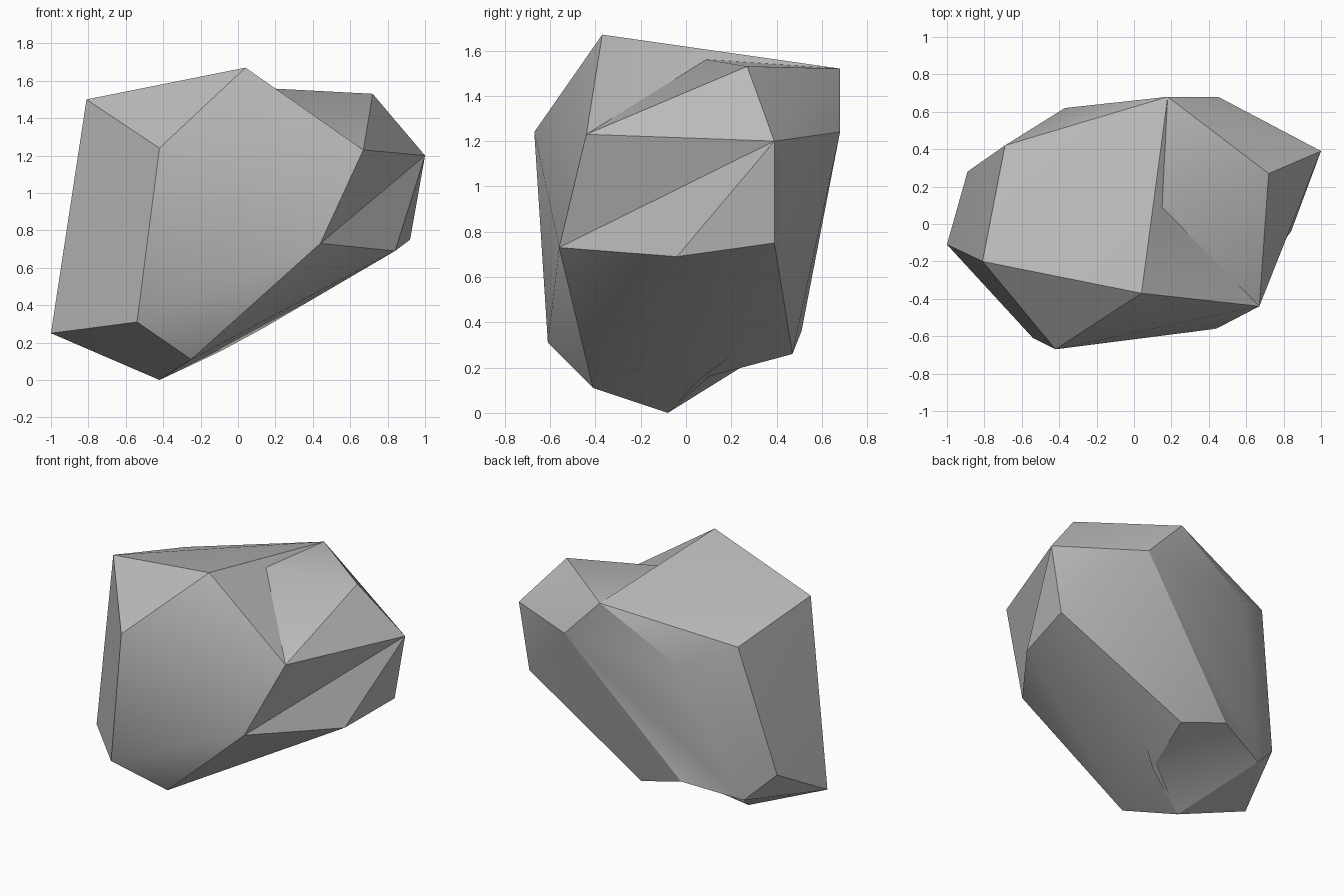
import bpy
import bmesh

cube = bpy.data.objects.get("Cube")
if cube:
    bpy.data.objects.remove(cube, do_unlink=True)

# Corner points of the boulder
corners = {
    # crown
    "crown_west": (-.81, -.20, 1.50), "peak": (.04, -.37, 1.67),
    "crown_east": (.72, .27, 1.53), "crown_back": (.18, .68, 1.52),
    "crown_northwest": (-.69, .42, 1.35),
    # shoulders
    "front_shoulder": (-.42, -.67, 1.24), "east_shoulder": (.67, -.44, 1.23),
    "east_tip": (1.0, .39, 1.20), "back_shoulder": (.45, .68, 1.24),
    "northwest_shoulder": (-.37, .62, 1.21),
    # waist
    "front_waist": (.44, -.56, .73), "east_waist": (.84, -.04, .69),
    "back_waist": (.92, .39, .75),
    # foot
    "front_foot": (-.54, -.61, .31), "west_foot": (-1.0, -.11, .25),
    "northwest_foot": (-.89, .28, .47), "back_foot": (-.70, .37, .28),
    "back_ridge": (-.32, .51, .36), "back_heel": (.01, .47, .26),
    "east_heel": (.14, .24, .28), "front_heel": (-.25, -.41, .11),
    "base": (-.42, -.08, 0.0),
}

# Wrap the corners in a faceted skin
bm = bmesh.new()
points = {name: bm.verts.new(co) for name, co in corners.items()}
hull = bmesh.ops.convex_hull(bm, input=list(bm.verts))
unused = [v for v in bm.verts if not v.link_faces]
bmesh.ops.delete(bm, geom=unused, context='VERTS')


def dent(co, rim):
    """Replace the facets spanning the rim by a fan sunk to one point."""
    ring = {points[name] for name in rim.split()}
    spanned = [f for f in bm.faces if set(f.verts) <= ring]
    if not spanned:
        return
    bmesh.ops.delete(bm, geom=spanned, context='FACES')
    border = [e for e in bm.edges if e.is_boundary]
    bottom = bm.verts.new(co)
    for edge in border:
        bm.faces.new((edge.verts[0], edge.verts[1], bottom))


def crease(a, b):
    """Turn the ridge between two corners into a valley across it."""
    if points[a].is_valid and points[b].is_valid:
        edge = bm.edges.get((points[a], points[b]))
        if edge:
            bmesh.ops.rotate_edges(bm, edges=[edge], use_ccw=False)


# Valleys on the sides, hollows on the top and the underside
crease("east_shoulder", "east_waist")
crease("back_ridge", "northwest_shoulder")
dent((.15, .09, 1.56), "peak east_shoulder crown_east crown_back")
dent((-.10, .06, .15), "base east_heel back_heel back_ridge back_foot")
bmesh.ops.recalc_face_normals(bm, faces=list(bm.faces))

mesh = bpy.data.meshes.new("boulder")
bm.to_mesh(mesh)
bm.free()
boulder = bpy.data.objects.new("boulder", mesh)
bpy.context.collection.objects.link(boulder)

# Plain grey stone
stone = bpy.data.materials.new("grey_stone")
stone.use_nodes = True
grey = (.5, .5, .5, 1)
stone.diffuse_color = grey
stone.node_tree.nodes["Principled BSDF"].inputs["Base Color"].default_value = grey
mesh.materials.append(stone)

# Soft shading with crisp ridges
bpy.ops.object.select_all(action='DESELECT')
boulder.select_set(True)
bpy.context.view_layer.objects.active = boulder
bpy.ops.object.shade_smooth_by_angle(angle=.52)
